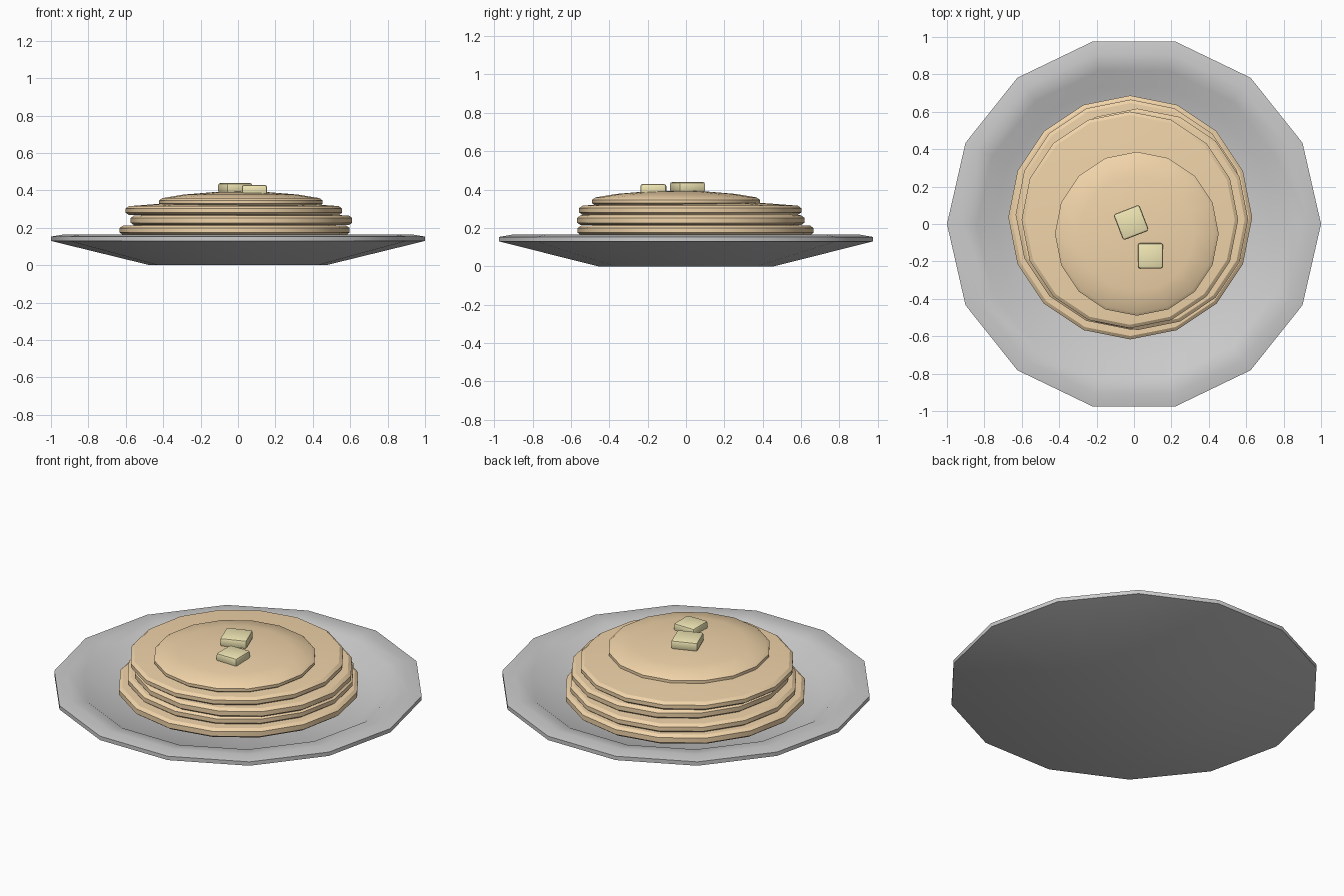
import bpy, bmesh, math

if "Cube" in bpy.data.objects:
    bpy.data.objects.remove(bpy.data.objects["Cube"])


def material(name, rgb):
    m = bpy.data.materials.new(name)
    m.diffuse_color = (*rgb, 1)
    m.use_nodes = True
    m.node_tree.nodes["Principled BSDF"].inputs["Base Color"].default_value = m.diffuse_color
    return m


def finish(name, bm, loc=(0, 0, 0), rot=(0, 0, 0), mat=None, angle=30):
    bmesh.ops.recalc_face_normals(bm, faces=bm.faces)
    me = bpy.data.meshes.new(name)
    bm.to_mesh(me)
    bm.free()
    ob = bpy.data.objects.new(name, me)
    bpy.context.collection.objects.link(ob)
    ob.location, ob.rotation_euler = loc, rot
    if mat:
        me.materials.append(mat)
    bpy.ops.object.select_all(action='DESELECT')
    bpy.context.view_layer.objects.active = ob
    ob.select_set(True)
    bpy.ops.object.shade_smooth_by_angle(angle=math.radians(angle))
    return ob


def lathe(profile, sides):
    """Revolve (radius, z) points about z; the ends are capped at the axis."""
    bm = bmesh.new()
    rings = [[bm.verts.new((r * math.cos(2 * math.pi * i / sides),
                            r * math.sin(2 * math.pi * i / sides), z))
              for i in range(sides)] for r, z in profile]
    for a, b in zip(rings, rings[1:]):
        for i in range(sides):
            j = (i + 1) % sides
            bm.faces.new((a[i], a[j], b[j], b[i]))
    bm.faces.new(rings[0])
    bm.faces.new(rings[-1])
    return bm


pancake_mat = material("pancake", (0.88, 0.66, 0.40))
butter_mat = material("butter", (0.88, 0.80, 0.46))

# Plate: 14-sided dish with a raised rim
finish("plate", lathe([(0.47, 0), (1, 0.13), (1, 0.153), (0.93, 0.165),
                       (0.84, 0.152), (0.75, 0.09), (0.3, 0.085)], 14), angle=35)

# Pancakes: x, y, radius, base z, edge height, dome height
stack = [(-0.02, 0.035, 0.652, 0.105, 0.055, 0.01),
         (-0.018, 0.05, 0.615, 0.162, 0.05, 0.01),
         (0.018, 0.025, 0.592, 0.214, 0.052, 0.01),
         (-0.022, 0.022, 0.579, 0.268, 0.048, 0.022),
         (0.015, -0.052, 0.438, 0.316, 0.043, 0.034)]
for n, (x, y, r, z, h, dome) in enumerate(stack, 1):
    profile = [(r - 0.018, 0), (r, 0.013), (r, h - 0.013), (r - 0.018, h),
               (r * 0.7, h + dome * 0.55), (r * 0.35, h + dome * 0.92),
               (r * 0.08, h + dome)]
    finish(f"pancake_{n}", lathe(profile, 16), (x, y, z), mat=pancake_mat)

# Butter pats
for n, (loc, size, turn) in enumerate([((-0.015, 0.008, 0.413), 0.148, 21),
                                       ((0.088, -0.17, 0.403), 0.135, 0)], 1):
    bm = bmesh.new()
    bmesh.ops.create_cube(bm, size=1)
    bmesh.ops.scale(bm, vec=(size, size, 0.052), verts=bm.verts)
    bmesh.ops.bevel(bm, geom=bm.edges[:], offset=0.012, segments=2,
                    profile=0.5, affect='EDGES')
    finish(f"butter_{n}", bm, loc, (0, 0, math.radians(turn)), butter_mat)
